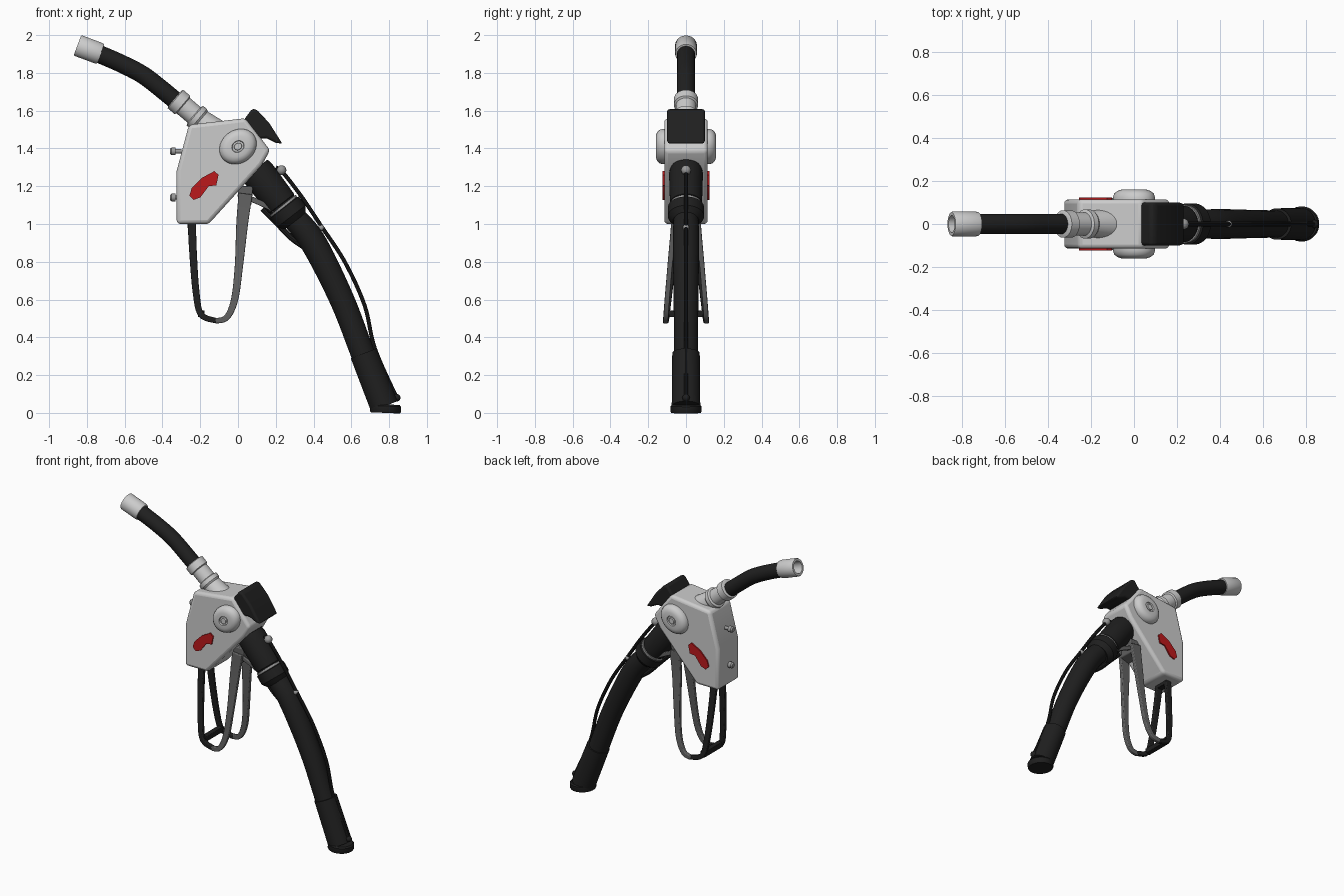
import bpy, bmesh, math
from mathutils import Vector

if "Cube" in bpy.data.objects:
    bpy.data.objects.remove(bpy.data.objects["Cube"])


def material(name, colour):
    m = bpy.data.materials.new(name)
    m.use_nodes = True
    rgba = (*colour, 1)
    m.diffuse_color = rgba
    m.node_tree.nodes["Principled BSDF"].inputs["Base Color"].default_value = rgba
    return m


LIGHT = material("light_grey", (0.6, 0.6, 0.6))
BLACK = material("black_rubber", (0.014, 0.014, 0.014))
RED = material("red", (0.5, 0.01, 0.012))
MID = material("lever_grey", (0.12, 0.12, 0.12))
STEEL = material("steel", (0.32, 0.32, 0.32))


def finish(name, bm, mat, bevel=0):
    bmesh.ops.recalc_face_normals(bm, faces=bm.faces)
    me = bpy.data.meshes.new(name)
    bm.to_mesh(me)
    bm.free()
    me.materials.append(mat)
    ob = bpy.data.objects.new(name, me)
    bpy.context.collection.objects.link(ob)
    if bevel:
        mod = ob.modifiers.new("rounded_edges", "BEVEL")
        mod.width = bevel
        mod.segments = 3
        mod.limit_method = "ANGLE"
    bpy.ops.object.select_all(action="DESELECT")
    ob.select_set(True)
    bpy.context.view_layer.objects.active = ob
    bpy.ops.object.shade_smooth_by_angle(angle=math.radians(35))


# Side profile (x, z) extruded along y
def prism(name, pts, half, mat, y=0, bevel=0):
    bm = bmesh.new()
    f = bm.faces.new([bm.verts.new((x, y - half, z)) for x, z in pts])
    g = bmesh.ops.extrude_face_region(bm, geom=[f])["geom"]
    verts = [v for v in g if isinstance(v, bmesh.types.BMVert)]
    bmesh.ops.translate(bm, verts=verts, vec=(0, 2 * half, 0))
    finish(name, bm, mat, bevel)


# Rings of the given (in-plane, sideways) radii joined along a path
def sweep(name, pts, radii, mat, sides=24, axis=None, side=(0, 1, 0), bevel=0):
    bm = bmesh.new()
    pts = [Vector(p) for p in pts]
    rings = []
    for i, p in enumerate(pts):
        t = axis or pts[min(i + 1, len(pts) - 1)] - pts[max(i - 1, 0)]
        n = Vector(side).cross(t).normalized()
        s = t.cross(n).normalized()
        a, b = radii[i]
        k = math.sqrt(2) if sides == 4 else 1
        angles = [math.tau * (j + 0.5) / sides for j in range(sides)]
        rings.append([bm.verts.new(p + n * a * k * math.cos(q) + s * b * k * math.sin(q))
                      for q in angles])
    for r0, r1 in zip(rings, rings[1:]):
        for j in range(sides):
            m = (j + 1) % sides
            bm.faces.new((r0[j], r0[m], r1[m], r1[j]))
    bm.faces.new(rings[0])
    bm.faces.new(rings[-1])
    finish(name, bm, mat, bevel)


# Smooth curve through key tuples of any length
def spline(keys, steps=6):
    padded = [keys[0], *keys, keys[-1]]
    out = []
    for p0, p1, p2, p3 in zip(padded, padded[1:], padded[2:], padded[3:]):
        for step in range(steps):
            t = step / steps
            out.append(tuple(
                0.5 * (2 * b + (c - a) * t + (2 * a - 5 * b + 4 * c - d) * t**2
                       + (3 * b - a - 3 * c + d) * t**3)
                for a, b, c, d in zip(p0, p1, p2, p3)))
    return out + [keys[-1]]


# Curved tube from (x, z, radius) keys
def tube(name, keys, mat, sides=24):
    c = spline(keys)
    sweep(name, [(x, 0, z) for x, z, r in c], [(r, r) for x, z, r in c], mat, sides)


# Flat strap from (x, y, z, in-plane half width) keys, mirrored to both sides
def straps(name, keys, mat, half=0.013):
    c = spline(keys)
    for label, s in (("left", 1), ("right", -1)):
        sweep(label + "_" + name, [(x, s * y, z) for x, y, z, r in c],
              [(r, half) for x, y, z, r in c], mat, 4, bevel=0.005)


# Turned part along the line a-b from (fraction, radius) steps
def turned(name, a, b, profile, mat, sides=32, side=(0, 1, 0), squash=1):
    a, b = Vector(a), Vector(b)
    sweep(name, [a.lerp(b, t) for t, r in profile],
          [(r, r * squash) for t, r in profile], mat, sides, b - a, side)


def ball(name, loc, r, mat):
    bm = bmesh.new()
    bmesh.ops.create_uvsphere(bm, u_segments=16, v_segments=10, radius=r)
    bmesh.ops.translate(bm, verts=bm.verts, vec=loc)
    finish(name, bm, mat)


# Main housing
prism("body", [(-0.325, 1.0), (-0.325, 1.28), (-0.26, 1.525), (0.04, 1.56), (0.17, 1.39),
               (0.125, 1.31), (-0.155, 1.0)], 0.115, LIGHT, bevel=0.02)

# Side discs and red emblem plates
for label, s in (("left", 1), ("right", -1)):
    turned(label + "_disc", (0, s * 0.1, 1.41), (0, s * 0.16, 1.41),
           [(0, 0.104), (0.4, 0.104), (0.7, 0.097), (0.9, 0.082), (1, 0.062), (1, 0.035),
            (0.85, 0.032), (0.85, 0.022), (1, 0.02)], LIGHT, 40, (-0.6, 0, 0.8), 0.84)
    prism(label + "_plate", [(-0.257, 1.15), (-0.235, 1.128), (-0.2, 1.14), (-0.155, 1.2),
                             (-0.115, 1.205), (-0.103, 1.26), (-0.125, 1.28), (-0.19, 1.245),
                             (-0.245, 1.19)], 0.0045, RED, y=s * 0.119)

# Rear rubber pad with hooked lip
prism("rear_pad", [(0.03, 1.55), (0.075, 1.61), (0.1, 1.605), (0.165, 1.535), (0.2, 1.48),
                   (0.235, 1.425), (0.2, 1.43), (0.15, 1.455), (0.1, 1.45)],
      0.1, BLACK, bevel=0.015)

# Spout with its collars and hollow tip
tube("spout", [(-0.74, 1.902, 0.048), (-0.62, 1.85, 0.048), (-0.505, 1.79, 0.048),
               (-0.4, 1.71, 0.048), (-0.28, 1.61, 0.048)], BLACK)
turned("spout_tip", (-0.85, 0, 1.946), (-0.727, 0, 1.9),
       [(1, 0.04), (1, 0.055), (0.9, 0.058), (0.05, 0.058), (0, 0.054), (0, 0.04),
        (0.8, 0.038)], LIGHT)
turned("spout_collar", (-0.335, 0, 1.665), (-0.13, 0, 1.49),
       [(0, 0.05), (0.02, 0.064), (0.2, 0.064), (0.22, 0.054), (0.5, 0.054), (0.52, 0.068),
        (0.62, 0.068), (0.66, 0.06), (1, 0.075)], LIGHT)

# Hose, swivel sleeve and end fitting
tube("hose", [(0.2, 1.15, 0.066), (0.29, 1.04, 0.066), (0.4, 0.9, 0.07), (0.55, 0.6, 0.066),
              (0.66, 0.315, 0.064), (0.77, 0.035, 0.064)], BLACK)
turned("swivel_sleeve", (0.09, 0, 1.29), (0.29, 0, 1.03),
       [(0, 0.084), (0.1, 0.09), (0.7, 0.085), (0.71, 0.08), (0.76, 0.08), (0.78, 0.096),
        (0.96, 0.096), (1, 0.086), (1.06, 0.07)], BLACK)
turned("swivel_band", (0.236, 0, 1.1), (0.244, 0, 1.09), [(0, 0.088), (1, 0.088)], STEEL)
turned("hose_end_sleeve", (0.665, 0, 0.315), (0.775, 0, 0.035),
       [(0, 0.066), (0, 0.073), (1, 0.076)], BLACK)
turned("hose_flange", (0.78, 0, 0), (0.782, 0, 0.045),
       [(0, 0.078), (0.15, 0.082), (0.8, 0.082), (1, 0.074)], BLACK)

# Safety cable with anchors
tube("cable", [(0.2, 1.3, 0.011), (0.24, 1.27, 0.011), (0.34, 1.14, 0.011), (0.44, 0.99, 0.011),
               (0.565, 0.8, 0.011), (0.67, 0.57, 0.011), (0.725, 0.34, 0.011),
               (0.84, 0.08, 0.011)], BLACK, 10)
ball("upper_cable_anchor", (0.23, 0, 1.285), 0.026, STEEL)
ball("middle_cable_anchor", (0.44, 0, 0.98), 0.017, STEEL)
ball("lower_cable_anchor", (0.84, 0, 0.08), 0.02, BLACK)

# Front screws
for label, z in (("upper", 1.385), ("lower", 1.14)):
    turned(label + "_screw", (-0.3, 0, z), (-0.36, 0, z),
           [(0, 0.012), (0.5, 0.012), (0.5, 0.021), (0.85, 0.021), (1, 0.014)], STEEL, 12)

# Black guard frame
straps("guard_strap", [(-0.245, 0.04, 1.02, 0.022), (-0.238, 0.06, 0.85, 0.02),
                       (-0.222, 0.085, 0.64, 0.018), (-0.195, 0.1, 0.52, 0.016),
                       (-0.11, 0.106, 0.487, 0.014)], BLACK)
for label, x, z, half, r in (("upper", -0.245, 1.0, 0.04, 0.022),
                             ("lower", -0.195, 0.525, 0.1, 0.018)):
    prism(label + "_guard_crossbar", [(x - r, z - r), (x + r, z - r), (x + r, z + r),
                                      (x - r, z + r)], half, BLACK, bevel=0.004)

# Grey lever
straps("lever_strap", [(-0.12, 0.109, 0.487, 0.014), (-0.06, 0.107, 0.505, 0.016),
                       (-0.018, 0.1, 0.6, 0.019), (0.005, 0.085, 0.78, 0.022),
                       (0.022, 0.066, 1.0, 0.031), (0.04, 0.058, 1.16, 0.037)], MID)
prism("lever_bridge", [(0.0, 1.08), (0.07, 1.1), (0.08, 1.2), (0.0, 1.2)], 0.055, MID, bevel=0.006)
straps("lever_link", [(0.0, 0.045, 1.16, 0.014), (0.11, 0.045, 1.115, 0.014),
                      (0.22, 0.045, 1.06, 0.014)], MID, 0.008)

# Rest bar under the swivel
tube("rest_bar", [(0.13, 1.08, 0.016), (0.21, 1.0, 0.016), (0.29, 0.92, 0.016),
                  (0.38, 0.86, 0.016)], BLACK, 10)
